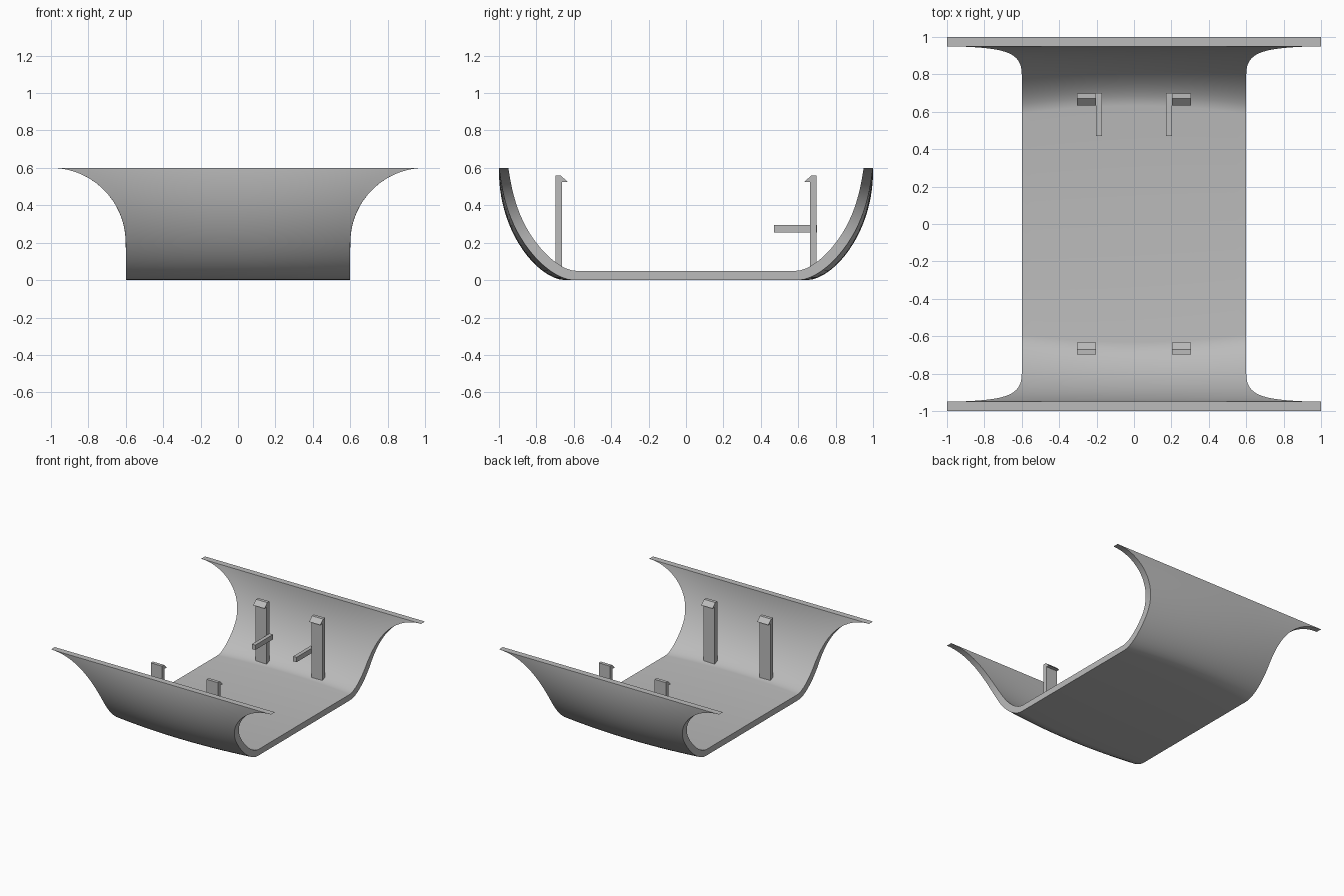
import bpy
import bmesh
import math
from mathutils import Vector

cube = bpy.data.objects.get("Cube")
if cube:
    bpy.data.objects.remove(cube)

grey = bpy.data.materials.new("light grey")
grey.use_nodes = True
grey.diffuse_color = (0.5, 0.5, 0.5, 1)
grey.node_tree.nodes["Principled BSDF"].inputs["Base Color"].default_value = (0.5, 0.5, 0.5, 1)

HEIGHT, HALF_WIDTH, FLARE = 0.6, 0.6, 0.4
WALL_STEPS, CROSS_STEPS = 28, 24


def finish(bm, name):
    bmesh.ops.recalc_face_normals(bm, faces=bm.faces)
    mesh = bpy.data.meshes.new(name)
    bm.to_mesh(mesh)
    bm.free()
    mesh.materials.append(grey)
    obj = bpy.data.objects.new(name, mesh)
    bpy.context.collection.objects.link(obj)
    return obj


def bezier(points, t):
    points = [Vector(p) for p in points]
    while len(points) > 1:
        points = [a.lerp(b, t) for a, b in zip(points, points[1:])]
    return points[0]


def half_width(z):
    # straight sides that flare out in a quarter circle towards the rim
    rise = min(max(z - (HEIGHT - FLARE), 0), FLARE)
    return HALF_WIDTH + FLARE - math.sqrt(FLARE ** 2 - rise ** 2)


def u_profile(curve):
    steps = [1 - (1 - i / WALL_STEPS) ** 2 for i in range(WALL_STEPS + 1)]
    wall = [bezier(curve, t) for t in steps]
    return [(-1, p) for p in reversed(wall)] + [(1, p) for p in wall]


def add_skin(bm, curve):
    rows = []
    for side, (y, z) in u_profile(curve):
        row = []
        for j in range(CROSS_STEPS + 1):
            x = half_width(z) * (2 * j / CROSS_STEPS - 1)
            bulge = 0.045 * (1 - z / HEIGHT) * (1 - (x / HALF_WIDTH) ** 2)
            row.append(bm.verts.new((x, side * (y + bulge), z)))
        rows.append(row)
    for a, b in zip(rows, rows[1:]):
        for j in range(CROSS_STEPS):
            bm.faces.new((a[j], a[j + 1], b[j + 1], b[j]))


# curved shell: outer and inner skins joined around the border
bm = bmesh.new()
outer = [(0.6, 0), (0.74, 0), (0.98, 0.25), (1, HEIGHT)]
inner = [(0.59, 0.05), (0.70, 0.05), (0.925, 0.27), (0.95, HEIGHT)]
add_skin(bm, outer)
add_skin(bm, inner)
border = [e for e in bm.edges if e.is_boundary]
bmesh.ops.bridge_loops(bm, edges=border)
shell = finish(bm, "curved_shell")
bpy.ops.object.select_all(action='DESELECT')
shell.select_set(True)
bpy.context.view_layer.objects.active = shell
bpy.ops.object.shade_smooth_by_angle(angle=math.radians(35))


def extrude_x(name, profile, x0, x1):
    bm = bmesh.new()
    face = bm.faces.new([bm.verts.new((x0, y, z)) for y, z in profile])
    new = bmesh.ops.extrude_face_region(bm, geom=[face])["geom"]
    verts = [v for v in new if isinstance(v, bmesh.types.BMVert)]
    bmesh.ops.translate(bm, verts=verts, vec=(x1 - x0, 0, 0))
    return finish(bm, name)


# hooked clips at each corner, with a support arm beside each back clip
clip = [(0.697, 0.05), (0.697, 0.56), (0.67, 0.56), (0.633, 0.525),
        (0.662, 0.525), (0.662, 0.05)]
arm = [(0.47, 0.255), (0.70, 0.255), (0.70, 0.295), (0.47, 0.295)]
for x_side, x_name in ((1, "left"), (-1, "right")):
    for y_side, y_name in ((-1, "front"), (1, "back")):
        extrude_x(f"{y_name}_{x_name}_clip", [(y_side * y, z) for y, z in clip],
                  x_side * 0.203, x_side * 0.305)
    extrude_x(f"{x_name}_support_arm", arm, x_side * 0.172, x_side * 0.203)
